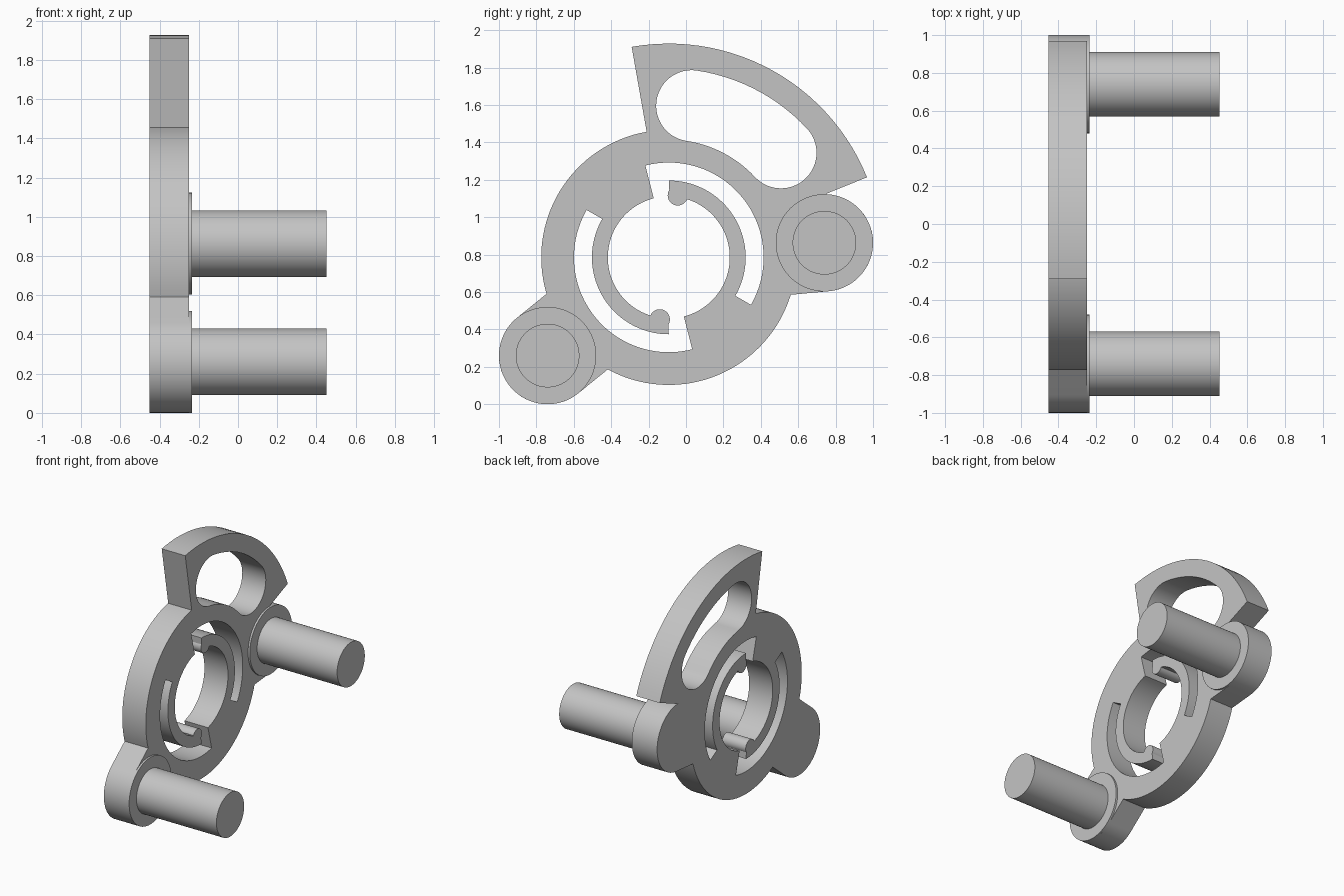
import bpy
import bmesh
from math import radians, degrees, sin, cos, asin, atan2, hypot
from mathutils import Matrix, Vector

if "Cube" in bpy.data.objects:
    bpy.data.objects.remove(bpy.data.objects["Cube"])

# Main dimensions, with profiles drawn in the (y, z) plane
BACK, FACE, BOSS_TOP, PIN_END = -0.452, -0.25, -0.235, 0.452
HUB = Vector((-0.092, 0.785))
RING_R, FAN_R = 0.682, 1.143
BORE_R, ARM_R, SLOT_R = 0.326, 0.411, 0.507
LUG_R, PIN_R = 0.26, 0.17
LOWER_LUG, UPPER_LUG = Vector((-0.74, 0.26)), Vector((0.74, 0.863))
FAN_START, FAN_END = 22, 100

grey = bpy.data.materials.new("plain grey")
grey.use_nodes = True
grey.diffuse_color = (0.55, 0.55, 0.55, 1)
grey.node_tree.nodes["Principled BSDF"].inputs["Base Color"].default_value = (0.55, 0.55, 0.55, 1)


def polar(centre, radius, angle):
    a = radians(angle)
    return centre + Vector((cos(a), sin(a))) * radius


def arc(centre, radius, start, end):
    """Points along an arc, about one every three degrees."""
    n = max(1, round(abs(end - start) / 3))
    return [polar(centre, radius, start + (end - start) * i / n) for i in range(n + 1)]


def finish(bm, name):
    bmesh.ops.recalc_face_normals(bm, faces=bm.faces)
    mesh = bpy.data.meshes.new(name)
    bm.to_mesh(mesh)
    bm.free()
    mesh.materials.append(grey)
    obj = bpy.data.objects.new(name, mesh)
    bpy.context.collection.objects.link(obj)
    bpy.ops.object.select_all(action='DESELECT')
    obj.select_set(True)
    bpy.context.view_layer.objects.active = obj
    bpy.ops.object.shade_smooth_by_angle(angle=radians(30))
    return obj


def plate(name, loops, x0, x1):
    """Fill an outline with holes and extrude it along x."""
    bm = bmesh.new()
    for loop in loops:
        verts = [bm.verts.new((x0, p.x, p.y)) for p in loop]
        for i, v in enumerate(verts):
            bm.edges.new((verts[i - 1], v))
    bmesh.ops.remove_doubles(bm, verts=bm.verts, dist=0.0005)
    bmesh.ops.triangle_fill(bm, edges=bm.edges, use_beauty=True)
    extruded = bmesh.ops.extrude_face_region(bm, geom=bm.faces[:], use_keep_orig=True)
    top = [g for g in extruded["geom"] if isinstance(g, bmesh.types.BMVert)]
    bmesh.ops.translate(bm, verts=top, vec=(x1 - x0, 0, 0))
    return finish(bm, name)


def cylinder(name, centre, radius, x0, x1):
    bm = bmesh.new()
    place = Matrix.Translation(((x0 + x1) / 2, centre.x, centre.y)) @ Matrix.Rotation(radians(90), 4, 'Y')
    bmesh.ops.create_cone(bm, cap_ends=True, segments=96, radius1=radius, radius2=radius,
                          depth=x1 - x0, matrix=place)
    return finish(bm, name)


# Outer outline: fan, ring and two lugs with straight necks
to_lower, to_upper = LOWER_LUG - HUB, UPPER_LUG - HUB
low = degrees(atan2(to_lower.y, to_lower.x)) % 360
up = degrees(atan2(to_upper.y, to_upper.x))
neck = degrees(asin(LUG_R / RING_R))
fan_offset = hypot(*to_upper) * sin(radians(FAN_START - up))
fan_meet = FAN_START + degrees(asin(fan_offset / LUG_R))
outline = (arc(HUB, FAN_R, FAN_START, FAN_END)
           + arc(HUB, RING_R, FAN_END, low - neck)
           + arc(LOWER_LUG, LUG_R, low - 90, low + 90)
           + arc(HUB, RING_R, low + neck, 360 + up - neck)
           + arc(UPPER_LUG, LUG_R, up - 90, fan_meet))

# Curved window in the fan
MID, HALF, W0, W1 = 0.82, 0.19, 43, 81.4
window = (arc(HUB, MID + HALF, W0, W1)
          + arc(polar(HUB, MID, W1), HALF, W1, W1 + 180)
          + arc(HUB, MID - HALF, W1, W0)
          + arc(polar(HUB, MID, W0), HALF, W0 - 180, W0))

# Bore with two hooked spring arms, each a half turn apart
bore = []
for turn in (0, 180):
    hook = polar(HUB, 0.335, 81.7 + turn)
    bore += arc(HUB, BORE_R, turn - 75.7, turn + 72.8)
    bore += arc(hook, 0.054, turn - 24, turn - 212)
    bore += arc(HUB, ARM_R, turn + 90, turn - 30)
    bore += arc(HUB, SLOT_R, turn - 30, turn + 104.3)

plate("ring_plate", [outline, window, bore], BACK, FACE)

# Raised bosses and pins
for label, centre in (("lower", LOWER_LUG), ("upper", UPPER_LUG)):
    cylinder(label + "_boss", centre, LUG_R, FACE, BOSS_TOP)
    cylinder(label + "_pin", centre, PIN_R, FACE, PIN_END)
